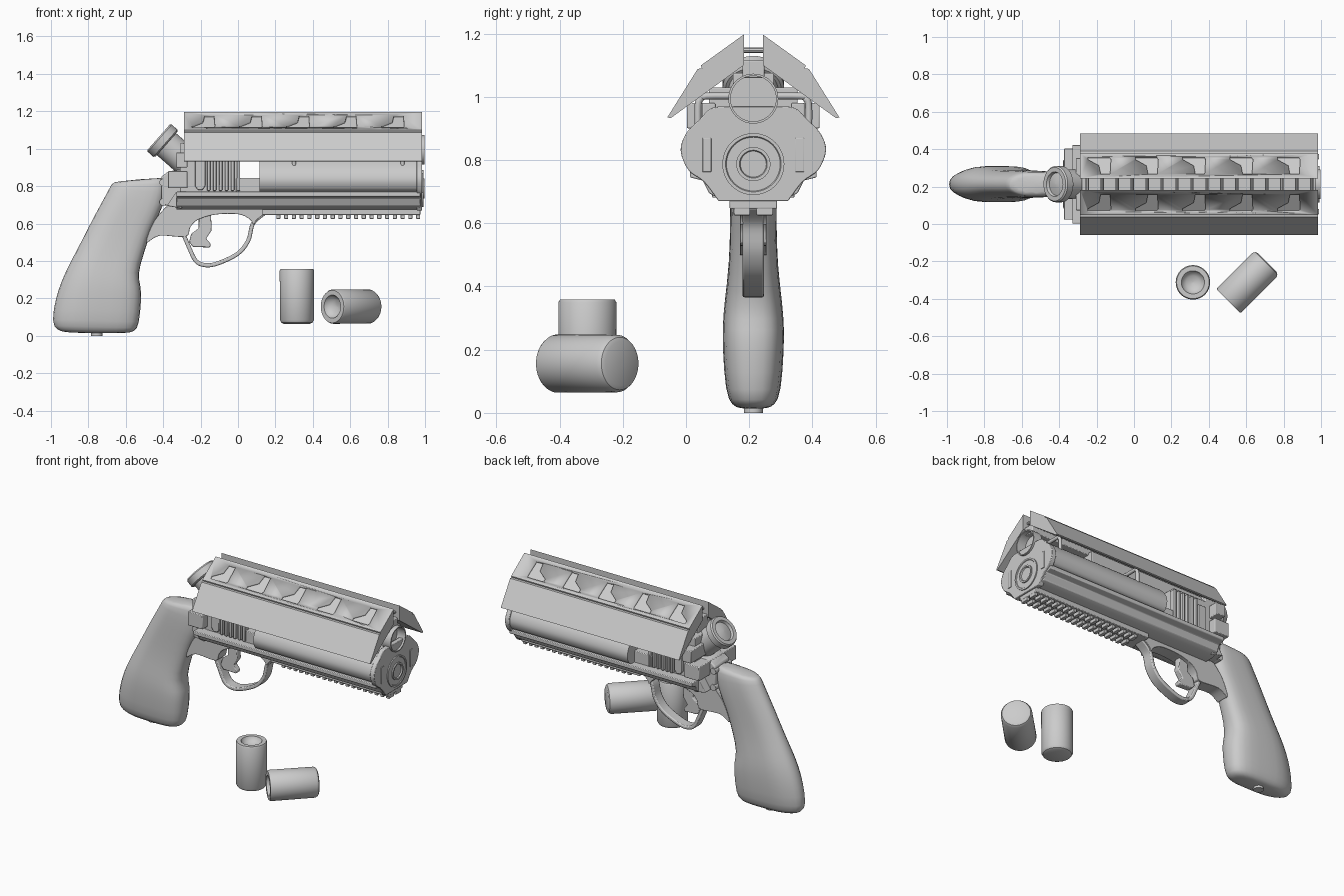
import bpy, bmesh, math
from mathutils import Vector

if "Cube" in bpy.data.objects:
    bpy.data.objects.remove(bpy.data.objects["Cube"])

YC = 0.213  # centre plane of the gun


def make(name, verts, faces, bevel=0, angle=35):
    bm = bmesh.new()
    vs = [bm.verts.new(v) for v in verts]
    for f in faces:
        bm.faces.new([vs[i] for i in f])
    bmesh.ops.recalc_face_normals(bm, faces=bm.faces)
    me = bpy.data.meshes.new(name)
    bm.to_mesh(me)
    bm.free()
    for p in me.polygons:
        p.use_smooth = True
    me.set_sharp_from_angle(angle=math.radians(angle))
    ob = bpy.data.objects.new(name, me)
    bpy.context.collection.objects.link(ob)
    if bevel:
        m = ob.modifiers.new("bevel", 'BEVEL')
        m.width, m.segments, m.limit_method = bevel, 2, 'ANGLE'
    return ob


def loft(name, rings, **kw):
    n = len(rings[0])
    verts = [v for r in rings for v in r]
    faces = [(k*n+i, k*n+(i+1) % n, (k+1)*n+(i+1) % n, (k+1)*n+i)
             for k in range(len(rings)-1) for i in range(n)]
    faces += [tuple(range(n)), tuple(range(len(verts)-n, len(verts)))]
    return make(name, verts, faces, **kw)


def prism_y(name, pts, hw, y=YC, **kw):
    return loft(name, [[(x, y+s*hw, z) for x, z in pts] for s in (-1, 1)], **kw)


def prism_x(name, pts, x0, x1, **kw):
    return loft(name, [[(x, YC+d, z) for d, z in pts] for x in (x0, x1)], **kw)


def both(half):
    return half + [(-d, z) for d, z in reversed(half)]


def box(name, x0, x1, dy0, dy1, z0, z1, bevel=0.004):
    return prism_x(name, [(dy0, z0), (dy1, z0), (dy1, z1), (dy0, z1)], x0, x1, bevel=bevel)


def smooth_path(pts, steps=6):
    P = [Vector(p) for p in [pts[0]] + pts + [pts[-1]]]
    out = []
    for i in range(1, len(P)-2):
        a, b, c, d = P[i-1:i+3]
        for k in range(steps):
            t = k/steps
            out.append(0.5*(2*b+(c-a)*t+(2*a-5*b+4*c-d)*t*t+(3*b-a-3*c+d)*t**3))
    return [tuple(p) for p in out + [P[-1]]]


def lathe(name, prof, base, axis, n=40):
    # revolve (r, h) pairs round an axis starting at base
    q = Vector((0, 0, 1)).rotation_difference(Vector(axis).normalized())
    rings = [[Vector(base) + q @ Vector((r*math.cos(2*math.pi*i/n), r*math.sin(2*math.pi*i/n), h))
              for i in range(n)] for r, h in prof]
    return loft(name, rings)


# grip, lofted from tilted rings: back point, front point, half width
levels = [(-.92, .014, -.60, .012, .045), (-.97, .03, -.55, .022, .068), (-1.0, .07, -.528, .055, .088),
          (-.975, .21, -.515, .20, .097), (-.945, .29, -.518, .26, .097), (-.915, .36, -.537, .33, .092),
          (-.84, .50, -.505, .43, .076), (-.77, .64, -.46, .58, .073), (-.70, .765, -.39, .70, .073),
          (-.675, .815, -.38, .83, .066), (-.66, .824, -.39, .85, .05)]
side = [(0, .35), (.1, .66), (.25, 1), (.5, 1), (.78, 1), (.93, .8), (1, .4)]
sect = side + [(t, -w) for t, w in reversed(side)]
g = loft("grip", [[(bx+(fx-bx)*t, YC+w*k, bz+(fz-bz)*t) for t, k in sect]
                  for bx, bz, fx, fz, w in levels], angle=60)
g.modifiers.new("round", 'SUBSURF').levels = 1
lathe("grip_base_screw", [(.03, 0), (.03, .03)], (-.755, YC, 0), (0, 0, 1), 16)

# lower frame, guard and trigger
tang = smooth_path([(-.385, .69), (-.45, .61), (-.49, .50), (-.42, .535), (-.28, .53), (-.255, .58),
                    (-.215, .62), (-.12, .648), (0, .65), (.06, .625), (.085, .595), (.10, .62), (.16, .665)], 4)
prism_y("lower_frame", tang + [(.16, .70), (-.30, .70)], .042, bevel=.008)
path = smooth_path([(-.29, .54), (-.265, .48), (-.225, .40), (-.17, .377), (-.10, .39), (0, .44),
                    (.055, .51), (.08, .60), (.14, .655)], 5)
outer, inner = [], []
for i, p in enumerate(path):
    a, b = Vector(path[max(i-1, 0)]), Vector(path[min(i+1, len(path)-1)])
    n = Vector((-(b-a).y, (b-a).x)).normalized()*.011
    outer.append(tuple(Vector(p)+n))
    inner.append(tuple(Vector(p)-n))
prism_y("trigger_guard", outer + inner[::-1], .034, bevel=.006)
prism_y("trigger", [(-.21, .65), (-.145, .65), (-.14, .565), (-.17, .52), (-.145, .49), (-.15, .472),
                    (-.24, .475), (-.262, .50), (-.25, .545), (-.21, .575)], .02, bevel=.005)

# receiver
bar = both([(.10, .675), (.14, .695), (.16, .735), (.20, .745), (.20, .77)])
prism_x("frame_bar", bar, -.33, .975, bevel=.004)
prism_y("frame_bar_tail", [(-.38, .695), (-.30, .68), (-.30, .77), (-.33, .77)], .13, bevel=.004)
prism_y("rear_frame", [(-.41, .70), (-.28, .68), (-.28, .89), (-.37, .88), (-.41, .85)], .075, bevel=.008)
box("rear_block", -.375, -.27, -.19, .19, .79, .88)
box("rear_shoulder", -.33, -.27, -.21, .21, .90, .98)
box("rear_bridge", -.31, -.24, -.14, .14, .77, 1.03)
for z in (.82, .715):
    lathe("frame_pin", [(.02, 0), (.02, .164)], (-.40, YC-.082, z), (0, 1, 0), 16)
box("cylinder_block", -.28, 0, -.14, .14, .76, 1.0)
for s in (-1, 1):
    d0, d1 = sorted((s*.12, s*.162))
    for i in range(6):
        x = -.165+i*.032
        box("block_rib", x, x+.017, d0, d1, .775, .98)
    prism_y("block_latch", [(-.23, .80), (-.215, .78), (-.19, .78), (-.175, .80), (-.175, .95), (-.23, .95)],
            .012, y=YC+s*.145, bevel=.004)
box("loading_step", -.01, .13, -.15, .15, .76, .843)

# barrel shroud with side flutes
shroud = smooth_path([(.13, .69), (.15, .735), (.175, .768), (.205, .785), (.222, .83), (.208, .88),
                      (.17, .925), (.13, .95), (.05, .955)], 4)
prism_x("barrel_shroud", both(shroud), .115, .965)
plate = smooth_path([(.11, .67), (.155, .73), (.205, .768), (.23, .83), (.212, .885), (.17, .928),
                     (.13, .965), (.06, .97)], 4)
prism_x("muzzle_plate", both(plate), .955, .985, bevel=.003)
for s in (-1, 1):
    box("plate_slot", .98, .989, s*.147-.014, s*.147+.014, .762, .87, .002)
for r, h in ((.098, .010), (.054, .014)):
    lathe("muzzle_ring", [(r, 0), (r, h), (r-.01, h), (r-.013, .006), (0.002, .006)],
          (.982, YC, .787), (1, 0, 0), 48)

# underside rail with two rows of teeth
box("rail_base", .13, .975, -.075, .075, .645, .69)
for i in range(19):
    x = .205+i*.0415
    for s in (-1, 1):
        box("rail_tooth", x, x+.022, s*.036-.026, s*.036+.026, .625, .65, .003)

# top spine, sight ring and braces under the shields
box("top_spine", -.28, .55, -.065, .065, .94, 1.075)
box("spine_ridge", -.28, .97, -.035, .035, 1.06, 1.115)
for i in range(16):
    x = -.25+i*.08
    lathe("spine_rung", [(.009, 0), (.009, .10)], (x, YC-.05, 1.147), (0, 1, 0), 10)
lathe("sight_ring", [(.079, 0), (.079, .06), (.072, .06), (.072, 0), (.079, 0)], (.937, YC, .994), (1, 0, 0), 40)
brace = smooth_path([(-.175, .90), (-.175, .97), (-.168, .992), (-.15, 1.002), (0, 1.002),
                     (.15, 1.002), (.168, .992), (.175, .97), (.175, .90)], 4)
for x in (.88, .30):
    cu = bpy.data.curves.new("wire_brace", 'CURVE')
    cu.dimensions, cu.bevel_depth, cu.bevel_resolution = '3D', .011, 2
    sp = cu.splines.new('POLY')
    sp.points.add(len(brace)-1)
    for p, (d, z) in zip(sp.points, brace):
        p.co = (x, YC+d, z, 1)
    bpy.context.collection.objects.link(bpy.data.objects.new("wire_brace", cu))

# sloping shields with five recesses each
mark = [(-.246, .145), (-.13, .145), (-.123, .132), (-.128, .03), (-.178, .03), (-.187, .085), (-.246, .125)]
for s in (-1, 1):
    sec = [(.03, 1.197), (.166, 1.099), (.163, 1.090), (.176, 1.088), (.272, .935), (.262, .932), (.03, 1.10)]
    sh = prism_x("shield", [(s*d, z) for d, z in sec], -.288, .985)
    verts, faces = [], []
    for k in range(5):
        b, n = len(verts), len(mark)
        for h in (-.012, .03):
            verts += [(u+k*.253, YC+s*(.03+.811*v+.585*h), 1.197-.585*v+.811*h) for u, v in mark]
        faces += [tuple(range(b, b+n)), tuple(range(b+n, b+2*n))]
        faces += [(b+i, b+(i+1) % n, b+n+(i+1) % n, b+n+i) for i in range(n)]
    cut = make("recess_cutter", verts, faces)
    cut.hide_render = True
    cut.hide_set(True)
    m = sh.modifiers.new("recess", 'BOOLEAN')
    m.operation, m.solver, m.object = 'DIFFERENCE', 'EXACT', cut

# tilted rear eyepiece
ax = Vector((-.75, 0, .66)).normalized()
end = Vector((-.423, YC, 1.06))
lathe("eyepiece_tube", [(.078, 0), (.078, .22)], end-ax*.25, ax)
lathe("eyepiece_collar", [(.088, 0), (.097, .008), (.097, .048), (.09, .056), (.066, .056), (.06, .04),
                          (.03, .047), (.002, .05)], end-ax*.054, ax)

# two loose shells
shell = [(.002, 0), (.07, 0), (.083, .006), (.091, .02), (.092, .285), (.087, .294), (.062, .294),
         (.056, .278), (.035, .262), (.002, .256)]
lathe("shell_upright", shell, (.315, -.312, .064), (0, 0, 1), 48)
lathe("shell_lying", shell, (.712, -.205, .156), (-1, -1, 0), 48)
